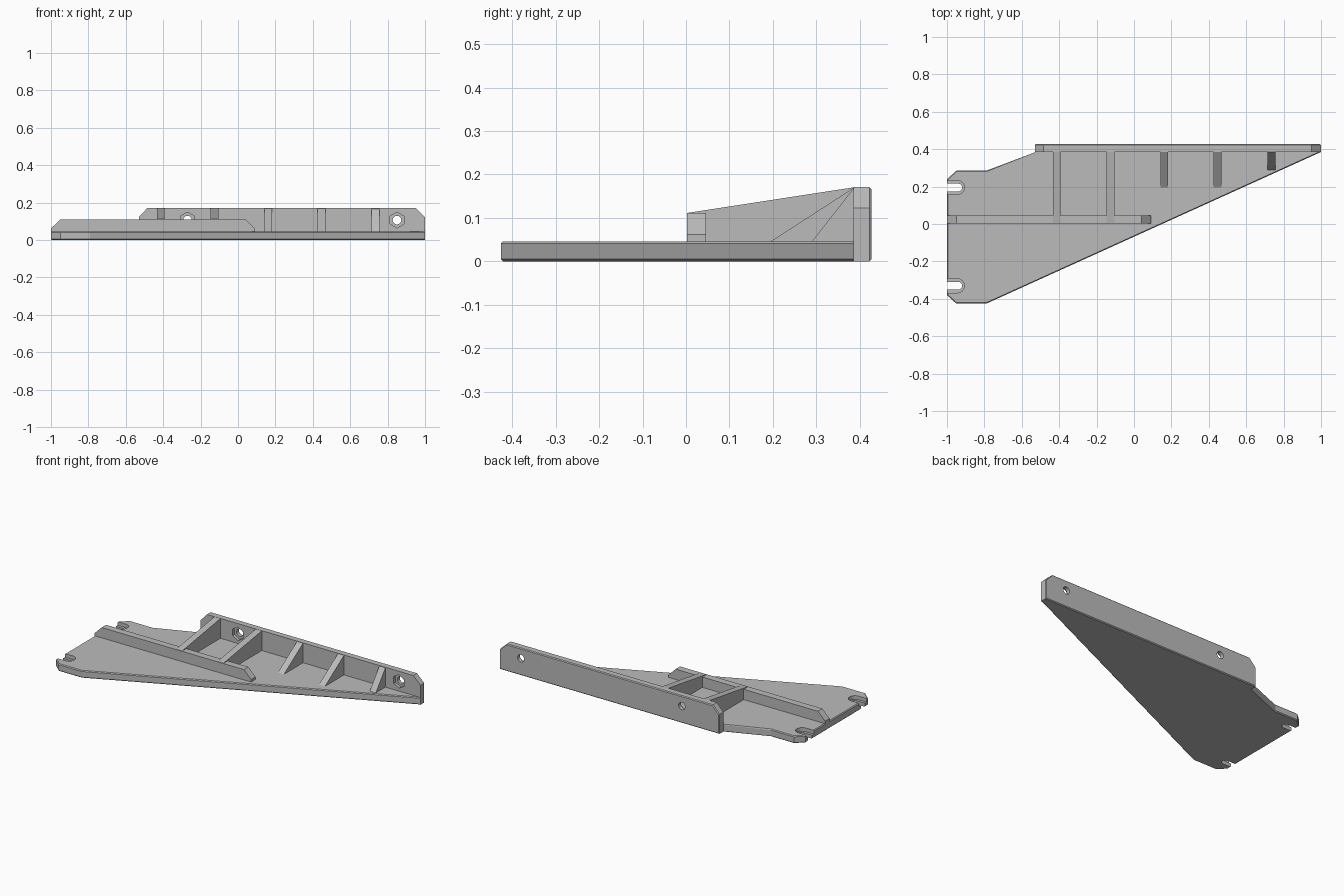
import bpy, bmesh, math
from mathutils import Vector

cube = bpy.data.objects.get("Cube")
if cube:
    bpy.data.objects.remove(cube, do_unlink=True)

grey = bpy.data.materials.new("plain grey")
grey.use_nodes = True
GREY = (0.5, 0.5, 0.5, 1)
grey.diffuse_color = GREY
grey.node_tree.nodes["Principled BSDF"].inputs["Base Color"].default_value = GREY


def prism(name, profile, axis, lo, hi, bevel=None):
    """Extrude a 2D profile along an axis; bevel picks the edges to chamfer."""
    place = {"x": lambda a, b, t: (t, a, b),
             "y": lambda a, b, t: (a, t, b),
             "z": lambda a, b, t: (a, b, t)}[axis]
    bm = bmesh.new()
    face = bm.faces.new([bm.verts.new(place(a, b, lo)) for a, b in profile])
    top = bmesh.ops.extrude_face_region(bm, geom=[face])["geom"]
    move = Vector(place(0, 0, hi - lo))
    bmesh.ops.translate(bm, vec=move, verts=[v for v in top if isinstance(v, bmesh.types.BMVert)])
    bmesh.ops.recalc_face_normals(bm, faces=bm.faces[:])
    if bevel:
        edges = [e for e in bm.edges if bevel(*(v.co for v in e.verts))]
        bmesh.ops.bevel(bm, geom=edges, offset=0.005, segments=1, affect="EDGES")
    mesh = bpy.data.meshes.new(name)
    bm.to_mesh(mesh)
    bm.free()
    mesh.materials.append(grey)
    obj = bpy.data.objects.new(name, mesh)
    bpy.context.collection.objects.link(obj)
    return obj


def cut(obj, cutter):
    mod = obj.modifiers.new("cut", "BOOLEAN")
    mod.operation = "DIFFERENCE"
    mod.solver = "EXACT"
    mod.object = cutter
    bpy.context.view_layer.objects.active = obj
    bpy.ops.object.modifier_apply(modifier=mod.name)
    bpy.data.objects.remove(cutter, do_unlink=True)


def ring(cx, cy, r, n, start=0.0, sweep=math.tau):
    return [(cx + r * math.cos(start + sweep * i / n),
             cy + r * math.sin(start + sweep * i / n)) for i in range(n)]


def slot(cx, cy, r):
    """Slot open toward -x with a round inner end."""
    arc = ring(cx, cy, r, 16, -math.pi / 2, math.pi) + [(cx, cy + r)]
    return [(-1.1, cy - r)] + arc + [(-1.1, cy + r)]


# Base plate, its back edge buried in the wall
outline = [(-1, -0.38), (-0.95, -0.426), (-0.79, -0.426), (1, 0.385), (0.99, 0.41),
           (-0.51, 0.41), (-0.52, 0.387), (-0.79, 0.285), (-0.95, 0.285), (-1, 0.24)]
plate = prism("base_plate", outline, "z", 0, 0.046,
              lambda a, b: abs(a.z - b.z) < 0.001 and min(a.y, b.y) < 0.384)

# Stepped mounting slots
for y in (0.195, -0.33):
    cut(plate, prism("cutter", slot(-0.945, y, 0.038), "z", 0.023, 0.1))
    cut(plate, prism("cutter", slot(-0.94, y, 0.021), "z", -0.1, 0.1))

# Upright wall with clipped upper corners
wall_shape = [(-0.53, 0), (1, 0), (1, 0.123), (0.95, 0.171), (-0.485, 0.171), (-0.53, 0.123)]
wall = prism("back_wall", wall_shape, "y", 0.385, 0.427,
             lambda a, b: min(a.y, b.y) > 0.42)

# Bolt holes with hexagonal nut pockets
for x in (-0.27, 0.85):
    cut(wall, prism("cutter", ring(x, 0.107, 0.042, 6, math.pi / 6), "y", 0.3, 0.403))
    cut(wall, prism("cutter", ring(x, 0.107, 0.023, 24), "y", 0.3, 0.5))

# Long stiffening rail with sloped ends
rail = [(-1, 0.04), (0.09, 0.04), (0.09, 0.062), (0.04, 0.111), (-0.95, 0.111), (-1, 0.062)]
prism("long_rail", rail, "y", 0.002, 0.046)

# Full ribs between rail and wall
for i, x in enumerate((-0.413, -0.125)):
    prism(f"full_rib_{i + 1}", [(0.006, 0.04), (0.006, 0.112), (0.39, 0.171), (0.39, 0.04)],
          "x", x - 0.021, x + 0.021)

# Triangular gussets
for i, (x, y) in enumerate(((0.162, 0.195), (0.447, 0.195), (0.735, 0.29))):
    prism(f"gusset_{i + 1}", [(y, 0.046), (0.387, 0.17), (0.387, 0.04), (y, 0.04)],
          "x", x - 0.021, x + 0.021)
